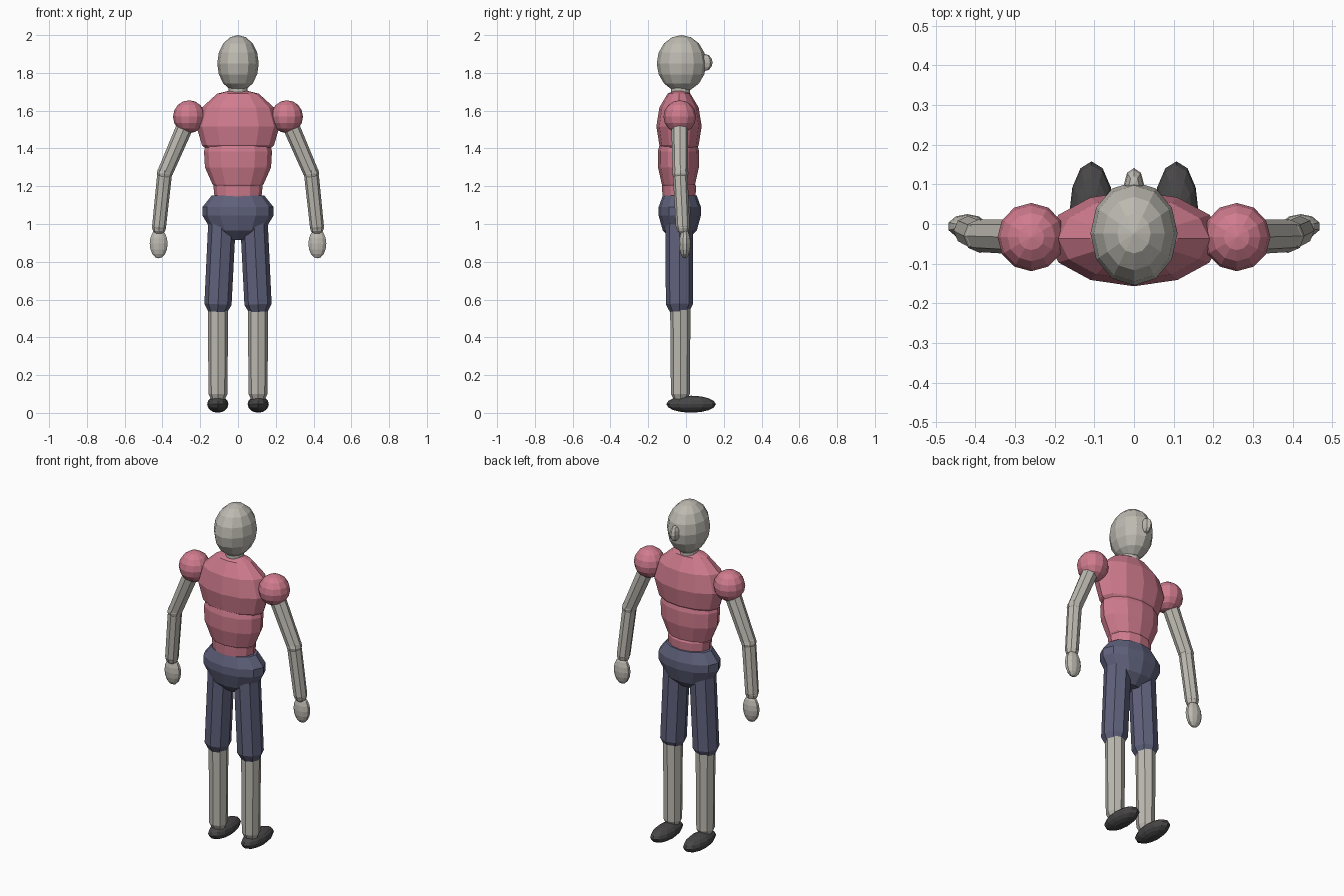
import bpy, bmesh, math
from mathutils import Vector, Matrix

cube = bpy.data.objects.get("Cube")
if cube:
    bpy.data.objects.remove(cube, do_unlink=True)


def material(name, rgb):
    m = bpy.data.materials.new(name)
    m.use_nodes = True
    m.diffuse_color = (*rgb, 1)
    bsdf = next(n for n in m.node_tree.nodes if n.type == 'BSDF_PRINCIPLED')
    bsdf.inputs["Base Color"].default_value = (*rgb, 1)
    return m


SKIN = material("pale grey skin", (0.51, 0.49, 0.44))
SHIRT = material("rose shirt", (0.63, 0.2, 0.27))
PANTS = material("slate blue trousers", (0.115, 0.12, 0.2))
SHOE = material("charcoal shoe", (0.065, 0.062, 0.062))


def finish(bm, name, mat):
    bmesh.ops.recalc_face_normals(bm, faces=bm.faces)
    mesh = bpy.data.meshes.new(name)
    bm.to_mesh(mesh)
    bm.free()
    mesh.materials.append(mat)
    ob = bpy.data.objects.new(name, mesh)
    bpy.context.collection.objects.link(ob)
    return ob


def ellipsoid(name, mat, centre, radii, segments=12, rings=8):
    bm = bmesh.new()
    bmesh.ops.create_uvsphere(bm, u_segments=segments, v_segments=rings, radius=1,
                              matrix=Matrix.Translation(centre) @ Matrix.Diagonal((*radii, 1)))
    return finish(bm, name, mat)


def skin_rings(name, mat, rings):
    """Join equal rings of points into a closed solid."""
    bm = bmesh.new()
    loops = [[bm.verts.new(p) for p in ring] for ring in rings]
    n = len(loops[0])
    for a, b in zip(loops, loops[1:]):
        for i in range(n):
            j = (i + 1) % n
            bm.faces.new((a[i], a[j], b[j], b[i]))
    bm.faces.new(loops[0])
    bm.faces.new(loops[-1])
    return finish(bm, name, mat)


def oval_loft(name, mat, sections, sides=12):
    """Stack ovals given as (height, half width, half depth, centre y)."""
    angles = [math.tau * i / sides for i in range(sides)]
    skin_rings(name, mat, [[(rx * math.cos(a), cy + ry * math.sin(a), z) for a in angles]
                           for z, rx, ry, cy in sections])


def limb(name, mat, start, end, r0, r1, cap=0.04, sides=8):
    """Tapered rod with chamfered ends."""
    start, end = Vector(start), Vector(end)
    d = (end - start).normalized()
    u = (Vector((1, 0, 0)) - d * d.x).normalized()
    v = d.cross(u)
    stations = [(start - d * cap, r0 * .65), (start, r0), (end, r1), (end + d * cap, r1 * .7)]
    skin_rings(name, mat, [[c + r * (u * math.cos(math.tau * i / sides)
                                     + v * math.sin(math.tau * i / sides)) for i in range(sides)]
                           for c, r in stations])


# Head, nose and neck
ellipsoid("head", SKIN, (0, -.024, 1.85), (.11, .131, .15))
ellipsoid("nose", SKIN, (0, .1, 1.855), (.025, .041, .045), 8, 6)
limb("neck", SKIN, (0, -.03, 1.62), (0, -.03, 1.76), .05, .05, .01, 12)

# Torso
ellipsoid("chest", SHIRT, (0, -.037, 1.517), (.22, .12, .2), 12, 6)
oval_loft("belly", SHIRT, [(1.46, .1, .06, -.04), (1.42, .17, .1, -.04), (1.385, .18, .109, -.04),
                           (1.3, .175, .108, -.04), (1.21, .135, .088, -.04), (1.17, .1, .07, -.04)])
oval_loft("waist", SHIRT, [(1.24, .1, .07, -.037), (1.2, .13, .09, -.037),
                           (1.15, .125, .088, -.037), (1.1, .11, .08, -.037)])
oval_loft("hips", PANTS, [(1.16, .07, .045, -.033), (1.15, .14, .09, -.033), (1.09, .188, .112, -.033),
                          (1.045, .188, .112, -.033), (.965, .14, .09, -.033), (.915, .06, .04, -.033)])

# Arms and legs
for side, s in (("left", 1), ("right", -1)):
    ellipsoid(side + "_shoulder", SHIRT, (s * .259, -.033, 1.568), (.085, .086, .087))
    limb(side + "_upper_arm", SKIN, (s * .275, -.033, 1.53), (s * .385, -.03, 1.275), .045, .041, .02)
    ellipsoid(side + "_elbow", SKIN, (s * .388, -.03, 1.268), (.042, .043, .042), 8, 6)
    limb(side + "_forearm", SKIN, (s * .39, -.03, 1.25), (s * .418, -.017, .985), .039, .037, .025)
    ellipsoid(side + "_wrist", SKIN, (s * .418, -.016, .98), (.037, .034, .035), 8, 6)
    ellipsoid(side + "_hand", SKIN, (s * .42, -.006, .896), (.05, .031, .078), 10, 8)
    limb(side + "_thigh", PANTS, (s * .085, -.035, 1.0), (s * .106, -.035, .575), .073, .072)
    limb(side + "_shin", SKIN, (s * .106, -.03, .56), (s * .106, -.03, .1), .054, .05, .03)
    ellipsoid(side + "_foot", SHOE, (s * .107, .027, .046), (.056, .131, .045))
